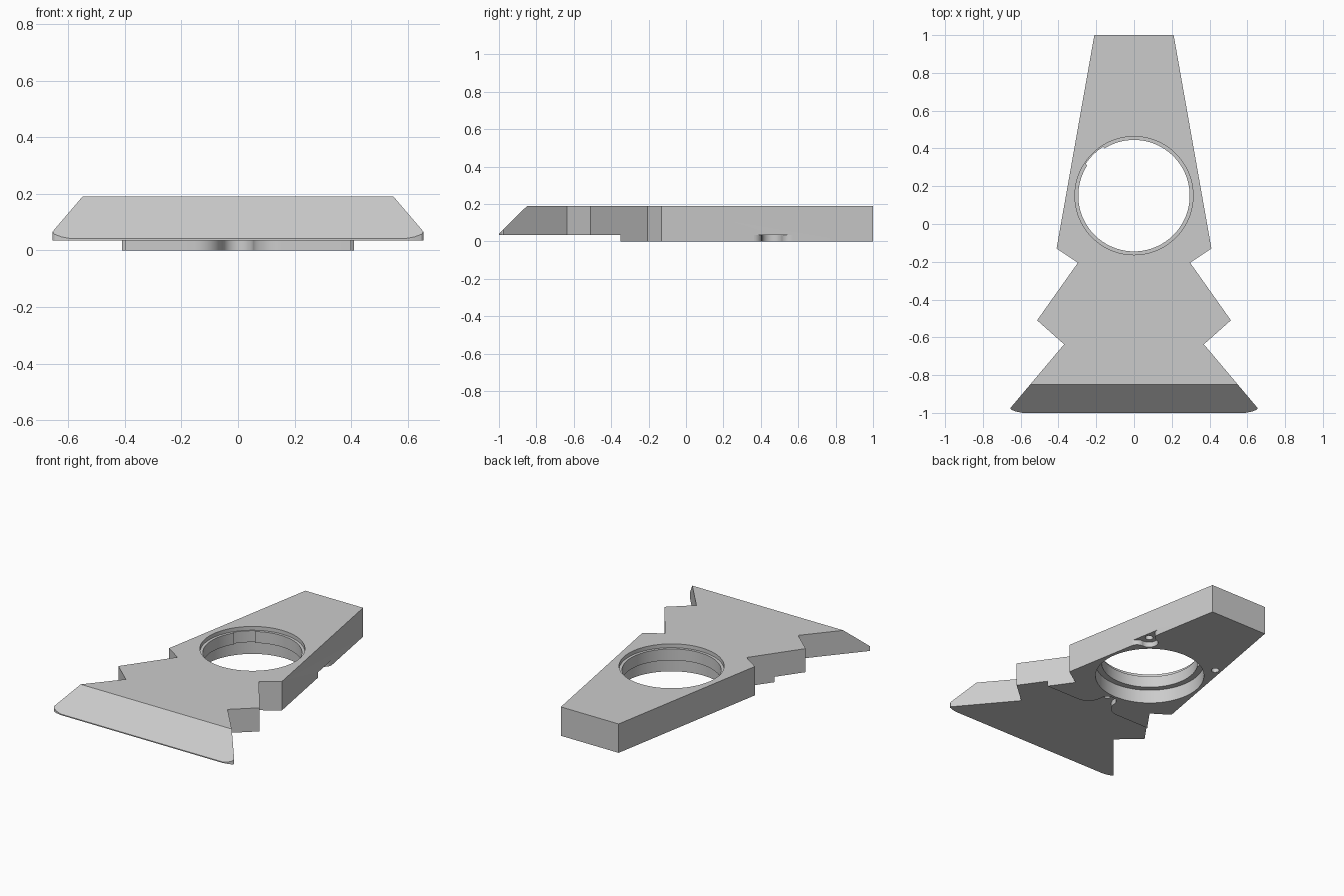
import bpy, bmesh
from math import sin, cos, pi, radians
from mathutils import Matrix, Vector

if "Cube" in bpy.data.objects:
    bpy.data.objects.remove(bpy.data.objects["Cube"], do_unlink=True)

HEIGHT = 0.19
STEP = 0.035
HOLE_Y = 0.15


def prism(name, points, low, high, matrix=Matrix()):
    """Extrude a closed 2D outline along z."""
    bm = bmesh.new()
    face = bm.faces.new([bm.verts.new((x, y, low)) for x, y in points])
    new = bmesh.ops.extrude_face_region(bm, geom=[face])["geom"]
    bmesh.ops.translate(bm, vec=(0, 0, high - low),
                        verts=[v for v in new if isinstance(v, bmesh.types.BMVert)])
    bm.transform(matrix)
    bmesh.ops.recalc_face_normals(bm, faces=bm.faces)
    mesh = bpy.data.meshes.new(name)
    bm.to_mesh(mesh)
    bm.free()
    obj = bpy.data.objects.new(name, mesh)
    bpy.context.collection.objects.link(obj)
    return obj


def arc(radius, start, end, steps, cx=0, cy=0):
    angles = [radians(start + (end - start) * i / steps) for i in range(steps + 1)]
    return [(cx + radius * cos(a), cy + radius * sin(a)) for a in angles]


def disc(name, radius, low, high, x, y, sides=96):
    return prism(name, arc(radius, 0, 360 * (sides - 1) / sides, sides - 1, x, y), low, high)


# Body: half outline mirrored across x
half = [(0.21, 1), (0.41, -0.13), (0.297, -0.205), (0.513, -0.51),
        (0.37, -0.637), (0.655, -0.975), (0.648, -0.984), (0.625, -0.993), (0.59, -1)]
body = prism("blade_body", half + [(-x, y) for x, y in reversed(half)], 0, HEIGHT)

cutters = []

# Raised underside at the front
cutters.append(prism("underside_cutter", [(-1, -1.2), (1, -1.2), (1, -0.35), (-1, -0.35)],
                     -0.1, STEP))

# Sloped cutting edge
to_side = Matrix(((0, 0, 1, 0), (1, 0, 0, 0), (0, 1, 0, 0), (0, 0, 0, 1)))
cutters.append(prism("edge_cutter", [(-0.8, 0.239), (-1.1, -0.057), (-1.1, 0.239)],
                     -1, 1, to_side))

# Round opening with a narrow lip, plus a notch in the lip
cutters.append(disc("opening_cutter", 0.295, -0.1, 0.3, 0, HOLE_Y))
cutters.append(disc("top_recess_cutter", 0.313, 0.165, 0.3, 0, HOLE_Y))
cutters.append(disc("bottom_recess_cutter", 0.333, -0.1, 0.09, 0, HOLE_Y))
notch = arc(0.306, 122, 147, 12, 0, HOLE_Y) + arc(0.27, 147, 122, 12, 0, HOLE_Y)
cutters.append(prism("notch_cutter", notch, 0.05, 0.25))


def screw_pocket(x, y, direction, wall, flare):
    """Rounded pocket with a flared mouth, and a screw hole in it."""
    r = 0.055
    curve = arc(flare, 180, 90, 10, wall - flare, 0)
    side = [(wall - flare + flare * sin(t), r + flare - flare * cos(t))
            for t in [i * pi / 20 for i in range(11)]]
    side.append((wall + 0.1, r + flare))
    points = arc(r, 270, 90, 20) + side + [(u, -v) for u, v in reversed(side)]
    clean = [p for i, p in enumerate(points)
             if (Vector(p) - Vector(points[i - 1])).length > 0.0005]
    place = Matrix.Translation((x, y, 0)) @ Matrix.Rotation(radians(direction), 4, "Z")
    cutters.append(prism("pocket_cutter", clean, -0.1, STEP, place))
    cutters.append(disc("screw_hole_cutter", 0.024, -0.1, 0.12, x, y, 32))


screw_pocket(0, -0.255, -90, 0.095, 0.1)
screw_pocket(0.265, 0.46, 10, 0.04, 0.05)
screw_pocket(-0.265, 0.46, 170, 0.04, 0.05)

# Cut the body
for cutter in cutters:
    cutter.hide_render = True
    mod = body.modifiers.new(cutter.name, "BOOLEAN")
    mod.operation = "DIFFERENCE"
    mod.solver = "EXACT"
    mod.object = cutter
graph = bpy.context.evaluated_depsgraph_get()
result = bpy.data.meshes.new_from_object(body.evaluated_get(graph))
body.modifiers.clear()
body.data = result
for cutter in cutters:
    bpy.data.objects.remove(cutter, do_unlink=True)

# Plain grey
grey = bpy.data.materials.new("plain_grey")
grey.use_nodes = True
color = (0.6, 0.6, 0.6, 1)
grey.diffuse_color = color
grey.node_tree.nodes["Principled BSDF"].inputs["Base Color"].default_value = color
body.data.materials.clear()
body.data.materials.append(grey)

bpy.ops.object.select_all(action="DESELECT")
body.select_set(True)
bpy.context.view_layer.objects.active = body
bpy.ops.object.shade_smooth_by_angle(angle=radians(30))
